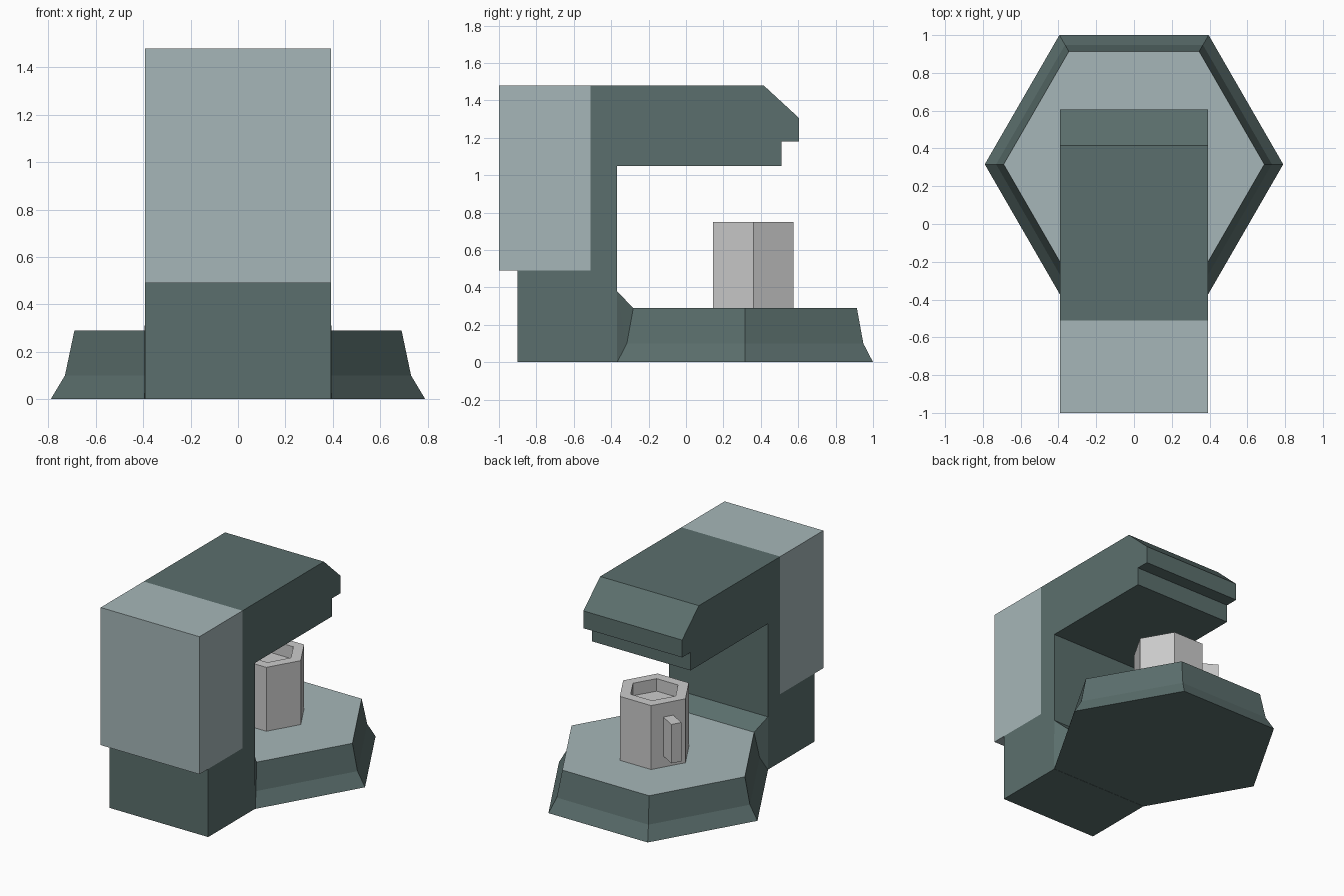
import bpy, bmesh, math
from mathutils import Matrix

if "Cube" in bpy.data.objects:
    bpy.data.objects.remove(bpy.data.objects["Cube"])


def material(name, rgb):
    m = bpy.data.materials.new(name)
    m.diffuse_color = (*rgb, 1)
    m.use_nodes = True
    m.node_tree.nodes["Principled BSDF"].inputs["Base Color"].default_value = m.diffuse_color
    return m


DARK = material("dark_teal", (0.105, 0.159, 0.153))
LIGHT = material("pale_teal", (0.38, 0.47, 0.48))


def finish(name, bm, *mats):
    bmesh.ops.recalc_face_normals(bm, faces=bm.faces)
    me = bpy.data.meshes.new(name)
    bm.to_mesh(me)
    bm.free()
    for m in mats:
        me.materials.append(m)
    ob = bpy.data.objects.new(name, me)
    bpy.context.collection.objects.link(ob)
    return ob


def extrude_x(name, profile, half, mat):
    """Extrude a (y, z) profile across the width."""
    bm = bmesh.new()
    face = bm.faces.new([bm.verts.new((-half, y, z)) for y, z in profile])
    new = bmesh.ops.extrude_face_region(bm, geom=[face])["geom"]
    bmesh.ops.translate(bm, vec=(2 * half, 0, 0),
                        verts=[v for v in new if isinstance(v, bmesh.types.BMVert)])
    return finish(name, bm, mat)


def hex_ring(bm, r, z, cy):
    return [bm.verts.new((r * math.cos(i * math.pi / 3),
                          cy + r * math.sin(i * math.pi / 3), z)) for i in range(6)]


def bridge(bm, a, b, skip=()):
    for i in range(6):
        if i not in skip:
            j = (i + 1) % 6
            bm.faces.new((a[i], a[j], b[j], b[i]))


W = 0.393

# C-shaped body with chamfered, stepped brewing head
extrude_x("body", [(-0.9, 0), (-0.37, 0), (-0.37, 1.05), (0.51, 1.05), (0.51, 1.18),
                   (0.605, 1.18), (0.605, 1.305), (0.415, 1.48), (-0.51, 1.48),
                   (-0.51, 0.49), (-0.9, 0.49)], W, DARK)

# Water tank
extrude_x("water_tank", [(-1, 0.49), (-0.51, 0.49), (-0.51, 1.48), (-1, 1.48)], W, LIGHT)

# Hexagonal base with pale top, blended into the column by a sloped web
bm = bmesh.new()
rings = [hex_ring(bm, r, z, 0.316) for r, z in ((0.79, 0), (0.73, 0.1), (0.69, 0.29))]
for a, b in zip(rings, rings[1:]):
    bridge(bm, a, b, skip=(4,))
bm.faces.new(rings[0])
bm.faces.new(rings[2]).material_index = 1
left, right = (bm.verts.new((s * W, -0.37, 0.38)) for s in (-1, 1))
for corner, i in ((left, 4), (right, 5)):
    bm.faces.new((corner, rings[0][i], rings[1][i]))
    bm.faces.new((corner, rings[1][i], rings[2][i]))
bm.faces.new((left, right, rings[2][5], rings[2][4]))
finish("base", bm, DARK, LIGHT)

# Hexagonal cup, filled close to the rim
bm = bmesh.new()
rings = [hex_ring(bm, r, z, 0.36) for r, z in
         ((0.248, 0.29), (0.248, 0.75), (0.17, 0.75), (0.17, 0.66))]
for a, b in zip(rings, rings[1:]):
    bridge(bm, a, b)
bm.faces.new(rings[0])
bm.faces.new(rings[3])
finish("cup", bm)

# Block handle on the rear left face of the cup
bm = bmesh.new()
bmesh.ops.create_cube(bm, size=1)
bm.transform(Matrix.Translation((0, 0.36, 0.51)) @ Matrix.Rotation(math.radians(150), 4, 'Z')
             @ Matrix.Translation((0.275, 0, 0)) @ Matrix.Diagonal((0.13, 0.072, 0.28, 1)))
finish("cup_handle", bm)
